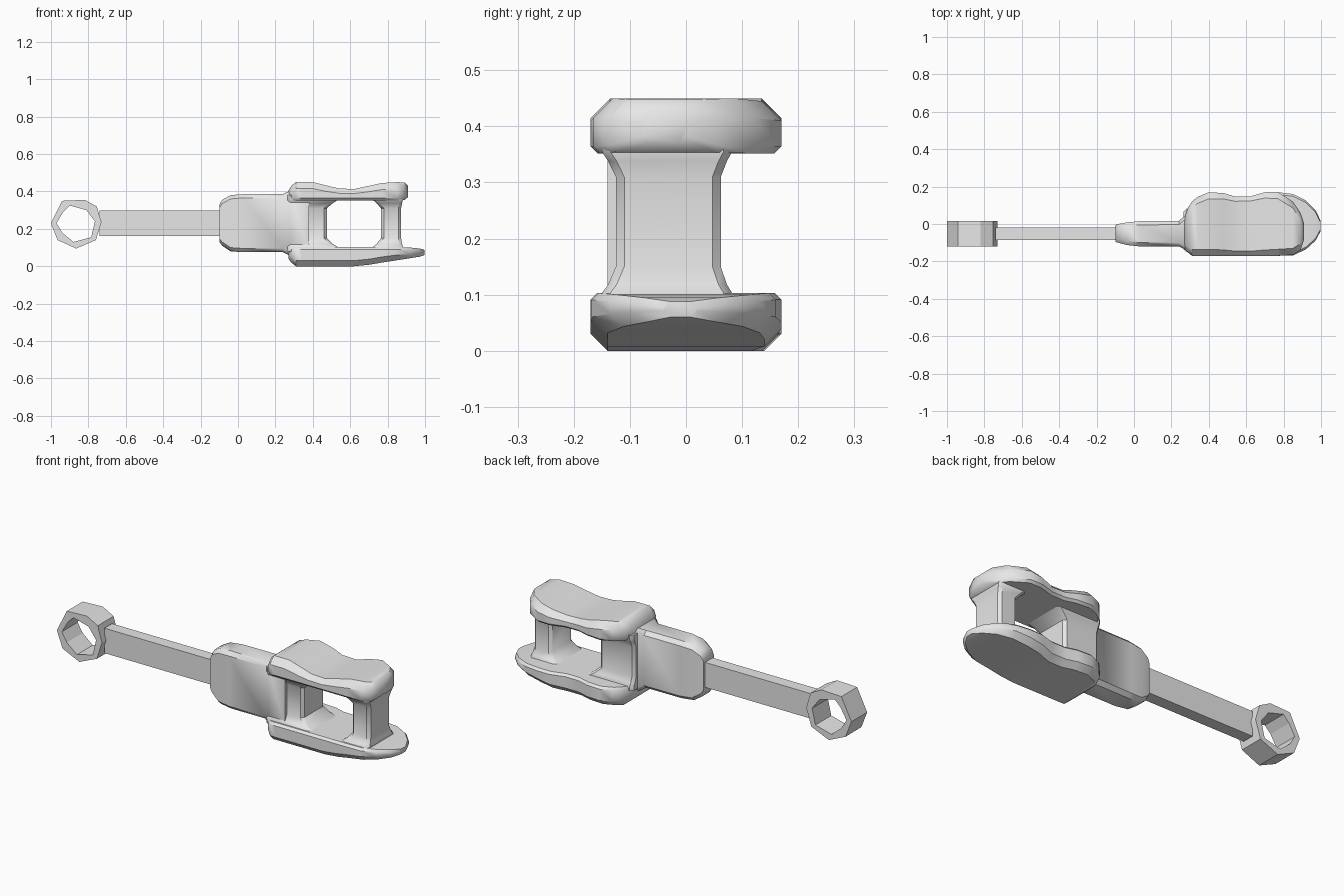
import bpy
import bmesh

default_cube = bpy.data.objects.get("Cube")
if default_cube:
    bpy.data.objects.remove(default_cube, do_unlink=True)

grey = bpy.data.materials.new("plain_grey")
grey.use_nodes = True
colour = (0.8, 0.8, 0.8, 1)
grey.diffuse_color = colour
grey.node_tree.nodes["Principled BSDF"].inputs["Base Color"].default_value = colour


def add_object(name, bm, smooth=True):
    """Turn a bmesh into a finished grey object."""
    bmesh.ops.recalc_face_normals(bm, faces=bm.faces)
    mesh = bpy.data.meshes.new(name)
    bm.to_mesh(mesh)
    bm.free()
    mesh.materials.append(grey)
    obj = bpy.data.objects.new(name, mesh)
    bpy.context.collection.objects.link(obj)
    if smooth:
        bpy.ops.object.select_all(action="DESELECT")
        obj.select_set(True)
        bpy.context.view_layer.objects.active = obj
        bpy.ops.object.shade_smooth_by_angle(angle=0.7)
    return obj


def section(a0, a1, b0, b1, low, high):
    """Rectangle with chamfered corners: low at the b0 side, high at the b1 side."""
    return [(a0 + low, b0), (a1 - low, b0), (a1, b0 + low), (a1, b1 - high),
            (a1 - high, b1), (a0 + high, b1), (a0, b1 - high), (a0, b0 + low)]


def loft(name, stations, place, low, high):
    """Skin chamfered sections; place maps (station, a, b) to x, y, z."""
    bm = bmesh.new()
    rings = []
    for t, a0, a1, b0, b1 in stations:
        limit = 0.4 * min(a1 - a0, b1 - b0)
        points = section(a0, a1, b0, b1, min(low, limit), min(high, limit))
        rings.append([bm.verts.new(place(t, a, b)) for a, b in points])
    for lower, upper in zip(rings, rings[1:]):
        for i in range(len(lower)):
            j = (i + 1) % len(lower)
            bm.faces.new((lower[i], lower[j], upper[j], upper[i]))
    bm.faces.new(rings[0])
    bm.faces.new(rings[-1])
    return add_object(name, bm)


def along_x(t, a, b):
    return (t, a, b)


def along_z(t, a, b):
    return (a, b, t)


# Ring at the end of the handle
outer = [(-1, .23), (-.94, .35), (-.82, .355), (-.755, .32),
         (-.73, .235), (-.76, .14), (-.865, .095), (-.965, .14)]
hole = [(-.97, .23), (-.935, .29), (-.9, .325), (-.81, .3),
        (-.765, .24), (-.785, .155), (-.88, .13), (-.94, .18)]
bm = bmesh.new()
loops = [[bm.verts.new((x, y, z)) for x, z in outline]
         for outline, y in ((outer, -.12), (outer, .015), (hole, .015), (hole, -.12))]
for k, loop in enumerate(loops):
    following = loops[(k + 1) % len(loops)]
    for i in range(len(loop)):
        j = (i + 1) % len(loop)
        bm.faces.new((loop[i], loop[j], following[j], following[i]))
add_object("handle_ring", bm, smooth=False)

# Flat handle bar
bar = bmesh.new()
bmesh.ops.create_cube(bar, size=1)
for v in bar.verts:
    v.co = (-.41 + v.co.x * .66, -.052 + v.co.y * .065, .23 + v.co.z * .135)
add_object("handle_bar", bar, smooth=False)

# Flat body that flares into the two plates
loft("body", [
    (-.1, -.095, -.005, .13, .33),
    (-.085, -.1, 0, .11, .355),
    (-.04, -.112, .008, .08, .38),
    (.03, -.12, .015, .075, .386),
    (.24, -.12, .017, .075, .386),
    (.28, -.14, .05, .055, .405),
    (.38, -.14, .05, .055, .405)], along_x, .02, .02)


# Two uprights between the plates, widened at both ends
def upright(name, left, right, flare_left, flare_right):
    stations = []
    for z, spread in ((.08, 1), (.103, 1), (.118, .55), (.15, 0),
                      (.31, 0), (.338, .55), (.355, 1), (.38, 1)):
        stations.append((z, left - flare_left * spread, right + flare_right * spread,
                         -.125 - .025 * spread, .062 + .02 * spread))
    loft(name, stations, along_z, .015, .015)


upright("rear_upright", .265, .475, 0, .06)
upright("front_upright", .765, .872, .045, .01)

# Shared plan of both plates: x, front y, back y, saddle height, underside height
plan = [(.27, -.125, .03, .405, .04), (.285, -.15, .08, .43, .02),
        (.31, -.17, .12, .45, 0), (.34, -.17, .145, .45, 0),
        (.4, -.17, .17, .45, 0), (.48, -.17, .165, .43, 0),
        (.54, -.17, .147, .416, 0), (.62, -.17, .147, .413, 0),
        (.7, -.17, .17, .43, .008), (.77, -.17, .17, .445, .02)]

# Upper plate with a dipped top
upper = [(x, front, back, .352, top) for x, front, back, top, under in plan]
upper += [(.85, -.165, .12, .45, ), (.89, -.14, .06, .448), (.91, -.08, 0, .43)] and [
    (.85, -.165, .12, .352, .45), (.89, -.14, .06, .354, .448), (.91, -.08, 0, .37, .43)]
loft("upper_plate", upper, along_x, .012, .035)

# Lower plate with a pointed nose
lower = [(x, front, back, under, .103) for x, front, back, top, under in plan]
lower += [(.85, -.168, .16, .032, .103), (.92, -.135, .125, .043, .1),
          (.97, -.09, .075, .051, .095), (.997, -.04, .02, .06, .088)]
loft("lower_plate", lower, along_x, .03, .012)
